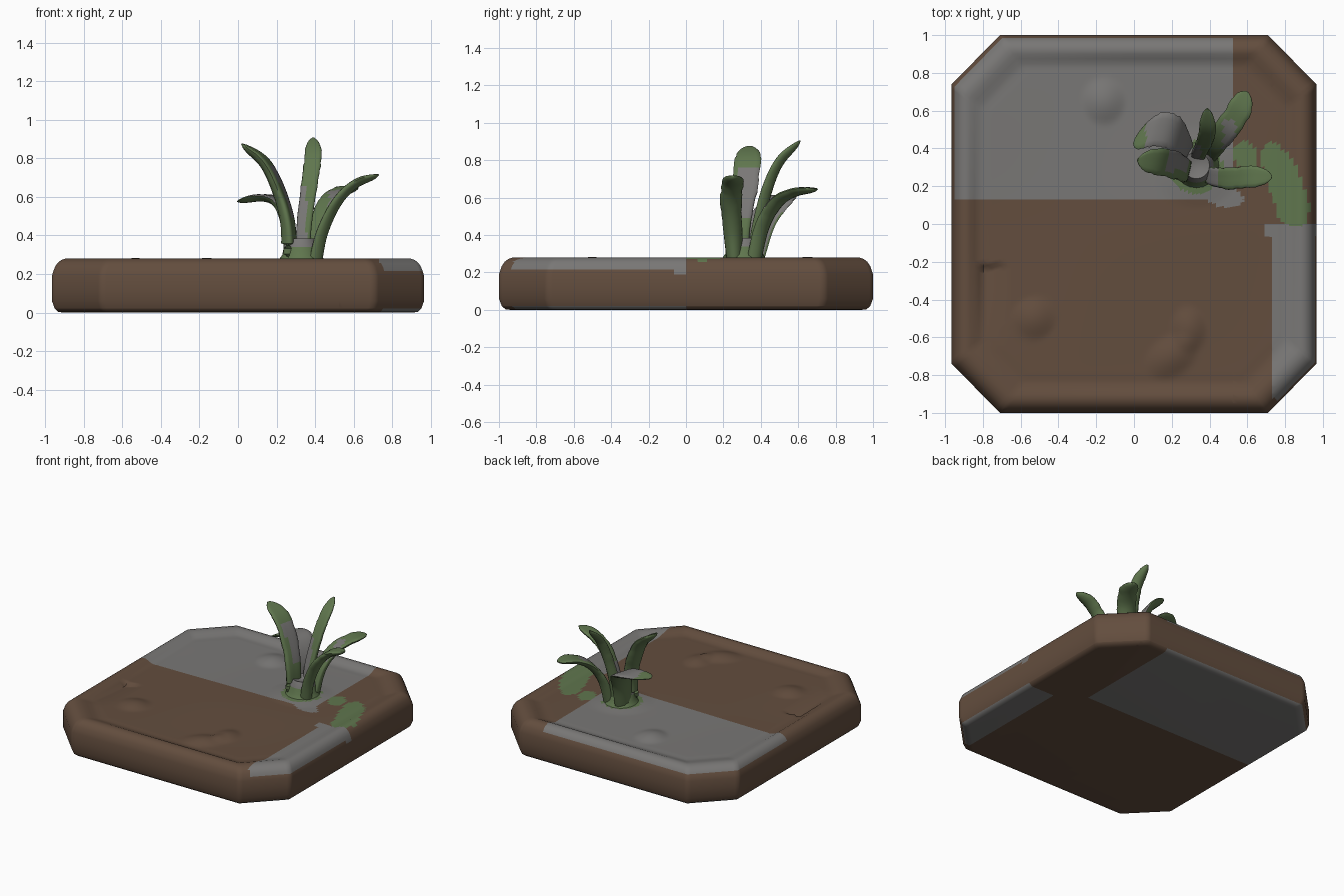
import bpy, bmesh, math, random
from mathutils import Vector

random.seed(4)
cube = bpy.data.objects.get("Cube")
if cube:
    bpy.data.objects.remove(cube)


def material(name, rgb):
    m = bpy.data.materials.new(name)
    m.use_nodes = True
    m.diffuse_color = (*rgb, 1)
    m.node_tree.nodes["Principled BSDF"].inputs["Base Color"].default_value = (*rgb, 1)
    return m


BROWN, GREY, GREEN = 0, 1, 2
mats = [material("earth brown", (0.125, 0.075, 0.048)),
        material("stone grey", (0.19, 0.185, 0.18)),
        material("leaf green", (0.115, 0.18, 0.075))]


def finish(bm, name, angle=60):
    bmesh.ops.recalc_face_normals(bm, faces=bm.faces)
    mesh = bpy.data.meshes.new(name)
    bm.to_mesh(mesh)
    bm.free()
    for m in mats:
        mesh.materials.append(m)
    ob = bpy.data.objects.new(name, mesh)
    bpy.context.collection.objects.link(ob)
    bpy.ops.object.select_all(action='DESELECT')
    ob.select_set(True)
    bpy.context.view_layer.objects.active = ob
    bpy.ops.object.shade_smooth_by_angle(angle=math.radians(angle))
    return ob


def loft(bm, rings):
    """Join closed rings of points and cap both ends."""
    loops = [[bm.verts.new(p) for p in ring] for ring in rings]
    for a, b in zip(loops, loops[1:]):
        for i in range(len(a)):
            j = (i + 1) % len(a)
            bm.faces.new((a[i], a[j], b[j], b[i]))
    bm.faces.new(loops[0][::-1])
    bm.faces.new(loops[-1])


def ellipse(x, y, cx, cy, rx, ry, turn=0):
    """Distance from an ellipse centre, 1 on its outline."""
    c, s = math.cos(turn), math.sin(turn)
    dx, dy = x - cx, y - cy
    return math.hypot((dx * c + dy * s) / rx, (dy * c - dx * s) / ry)


# Slab: eight-sided outline with softened rim and shallow dished top
corners = [(0.965, -0.74), (0.965, 0.74), (0.71, 1), (-0.71, 1),
           (-0.965, 0.74), (-0.965, -0.74), (-0.71, -1), (0.71, -1)]
outline = []
for i, a in enumerate(corners):
    a, b = Vector(a), Vector(corners[(i + 1) % 8])
    n = max(6, round((b - a).length / 0.026))
    outline += [a.lerp(b, k / n) for k in range(n)]

profile = [(0.06, 0), (0.035, 0.003), (0.015, 0.02), (0, 0.06), (0, 0.12), (0, 0.19),
           (0.008, 0.215), (0.016, 0.236), (0.03, 0.257), (0.05, 0.272), (0.075, 0.28),
           (0.1, 0.277), (0.125, 0.267), (0.15, 0.258), (0.175, 0.255)]
profile += [(0.175 + 0.022 * k, 0.257) for k in range(1, 36)]

# Mounds on the top: centre, radii, turn, height
mounds = [(-0.53, -0.5, 0.12, 0.12, 0, 0.025), (-0.16, 0.65, 0.12, 0.13, 0, 0.028),
          (0.29, -0.56, 0.1, 0.13, 0, 0.026), (0.2, -0.7, 0.16, 0.11, 0.6, 0.026),
          (0.33, 0.3, 0.24, 0.22, 0, 0.018)]


def top_offset(x, y):
    z = 0.004 * math.sin(3 * x + 1) * math.cos(4 * y)
    for cx, cy, rx, ry, turn, h in mounds:
        d = ellipse(x, y, cx, cy, rx, ry, turn)
        if d < 1:
            z += h * (1 - d * d) ** 1.5
    # cracked notch beside the rim
    if -0.66 < y < -0.22 and -0.82 < x < -0.68:
        z -= 0.03 * (y + 0.66) / 0.44 * (1 - abs(x + 0.79) / 0.14)
    return z


bm = bmesh.new()
rings = []
for inset, z in profile:
    s = 1 - inset
    rings.append([(p.x * s, p.y * s, z + (top_offset(p.x * s, p.y * s) if inset > 0.1 else 0))
                  for p in outline])
loft(bm, rings)

# Clean cuts along the straight colour borders
for co, no in [((0, 0.13, 0), (0, 1, 0)), ((0, 0, 0), (0, 1, 0)), ((0.525, 0, 0), (1, 0, 0)),
               ((0.73, 0, 0), (1, 0, 0)), ((0, 0, 0.021), (0, 0, 1))]:
    bmesh.ops.bisect_plane(bm, geom=bm.verts[:] + bm.edges[:] + bm.faces[:],
                           plane_co=co, plane_no=no, dist=1e-5)


def slab_colour(c):
    x, y, z = c
    top = z > 0.2
    if top and (ellipse(x, y, 0.8, 0.21, 0.09, 0.24, 0.4) < 1
                or ellipse(x, y, 0.84, 0.08, 0.09, 0.09) < 1
                or ellipse(x, y, 0.59, 0.36, 0.06, 0.08, 0.4) < 1
                or ellipse(x, y, 0.33, 0.3, 0.14, 0.14) < 1):
        return GREEN
    if y > 0.13 and x < 0.525 and (z > 0.235 or z < 0.02):
        return GREY
    if top and ellipse(x, y, 0.47, 0.15, 0.11, 0.06, -0.3) < 1:
        return GREY
    if x > 0.73 and -0.93 < y < 0 and (z > 0.212 or z < 0.02):
        return GREY
    if top and x > 0.68 and -0.06 < y < 0:
        return GREY
    return BROWN


for f in bm.faces:
    f.material_index = slab_colour(f.calc_center_median())
finish(bm, "earth_slab")


def spline(pts, t):
    """Smooth curve through the points, t from 0 to 1."""
    u = t * (len(pts) - 1)
    i = min(int(u), len(pts) - 2)
    u -= i
    p1, p2 = pts[i], pts[i + 1]
    p0 = pts[i - 1] if i else p1 * 2 - p2
    p3 = pts[i + 2] if i + 2 < len(pts) else p2 * 2 - p1
    return 0.5 * (2 * p1 + (p2 - p0) * u + (2 * p0 - 5 * p1 + 4 * p2 - p3) * u ** 2
                  + (3 * p1 - p0 - 3 * p2 + p3) * u ** 3)


def leaf(name, points, width, thick, grey_rule):
    """Thick channelled blade with a slightly toothed edge."""
    pts = [Vector(p) for p in points]
    run = pts[-1] - pts[0]
    side = Vector((-run.y, run.x, 0)).normalized()
    steps, sides = 30, 14
    bm = bmesh.new()
    rings = []
    for k in range(steps + 1):
        t = k / steps
        c = spline(pts, t)
        tangent = (spline(pts, min(1, t + 0.02)) - spline(pts, max(0, t - 0.02))).normalized()
        up = tangent.cross(side).normalized()
        if up.z < 0:
            up = -up
        tip = math.sqrt(max(0.03, 1 - max(0, (t - 0.8) / 0.2) ** 2))
        w = width / 2 * (0.72 + 0.28 * math.sin(math.pi * min(1, t * 0.8))) * tip
        w *= 1 + random.uniform(-0.05, 0.05) * (t > 0.3)
        h = thick / 2 * (1.25 - 0.55 * t) * tip
        ring = []
        for i in range(sides):
            a = math.tau * i / sides
            ca, sa = math.cos(a), math.sin(a)
            curl = 0.6 * h * (ca * ca - 0.5)
            ring.append(c + side * (w * ca) + up * (h * sa + curl))
        rings.append(ring)
    loft(bm, rings)
    bmesh.ops.recalc_face_normals(bm, faces=bm.faces)
    for f in bm.faces:
        f.material_index = GREY if grey_rule(f.calc_center_median(), f.normal) else GREEN
    finish(bm, name)


# Plant: five curved leaves around a short crown
leaf("tall_right_leaf",
     [(0.27, 0.28, 0.25), (0.265, 0.285, 0.45), (0.22, 0.31, 0.62), (0.14, 0.33, 0.78),
      (0.02, 0.34, 0.875)], 0.145, 0.06,
     lambda c, n: n.x > 0.6 and 0.48 < c.z < 0.76 and c.y > 0.28)
leaf("low_right_leaf",
     [(0.28, 0.35, 0.25), (0.26, 0.4, 0.45), (0.21, 0.48, 0.57), (0.12, 0.5, 0.6),
      (0, 0.44, 0.575)], 0.19, 0.045,
     lambda c, n: n.z > 0.1 and c.x > 0.06)
leaf("left_leaf",
     [(0.39, 0.26, 0.25), (0.43, 0.25, 0.42), (0.51, 0.24, 0.58), (0.61, 0.25, 0.675),
      (0.73, 0.25, 0.715)], 0.115, 0.055,
     lambda c, n: n.z > 0.2 and c.z < 0.5)
leaf("tall_back_leaf",
     [(0.34, 0.35, 0.25), (0.345, 0.38, 0.45), (0.37, 0.43, 0.65), (0.39, 0.5, 0.8),
      (0.39, 0.61, 0.905)], 0.09, 0.055,
     lambda c, n: c.x < 0.355 and 0.36 < c.z < 0.66 and n.y < 0.2)
leaf("left_back_leaf",
     [(0.39, 0.36, 0.25), (0.42, 0.41, 0.45), (0.48, 0.49, 0.58), (0.55, 0.59, 0.635),
      (0.6, 0.7, 0.645)], 0.13, 0.05,
     lambda c, n: n.z > 0.3 and 0.47 < c.x < 0.54 and c.y < 0.55)

# Crown that joins the leaf bases
bm = bmesh.new()
loft(bm, [[(0.33 + r * math.cos(math.tau * i / 20), 0.31 + r * math.sin(math.tau * i / 20), z)
           for i in range(20)]
          for r, z in [(0.13, 0.25), (0.115, 0.278), (0.1, 0.3), (0.092, 0.34), (0.07, 0.385),
                       (0.03, 0.37)]])
for f in bm.faces:
    f.material_index = GREY if f.calc_center_median().z > 0.35 else GREEN
finish(bm, "leaf_crown")
